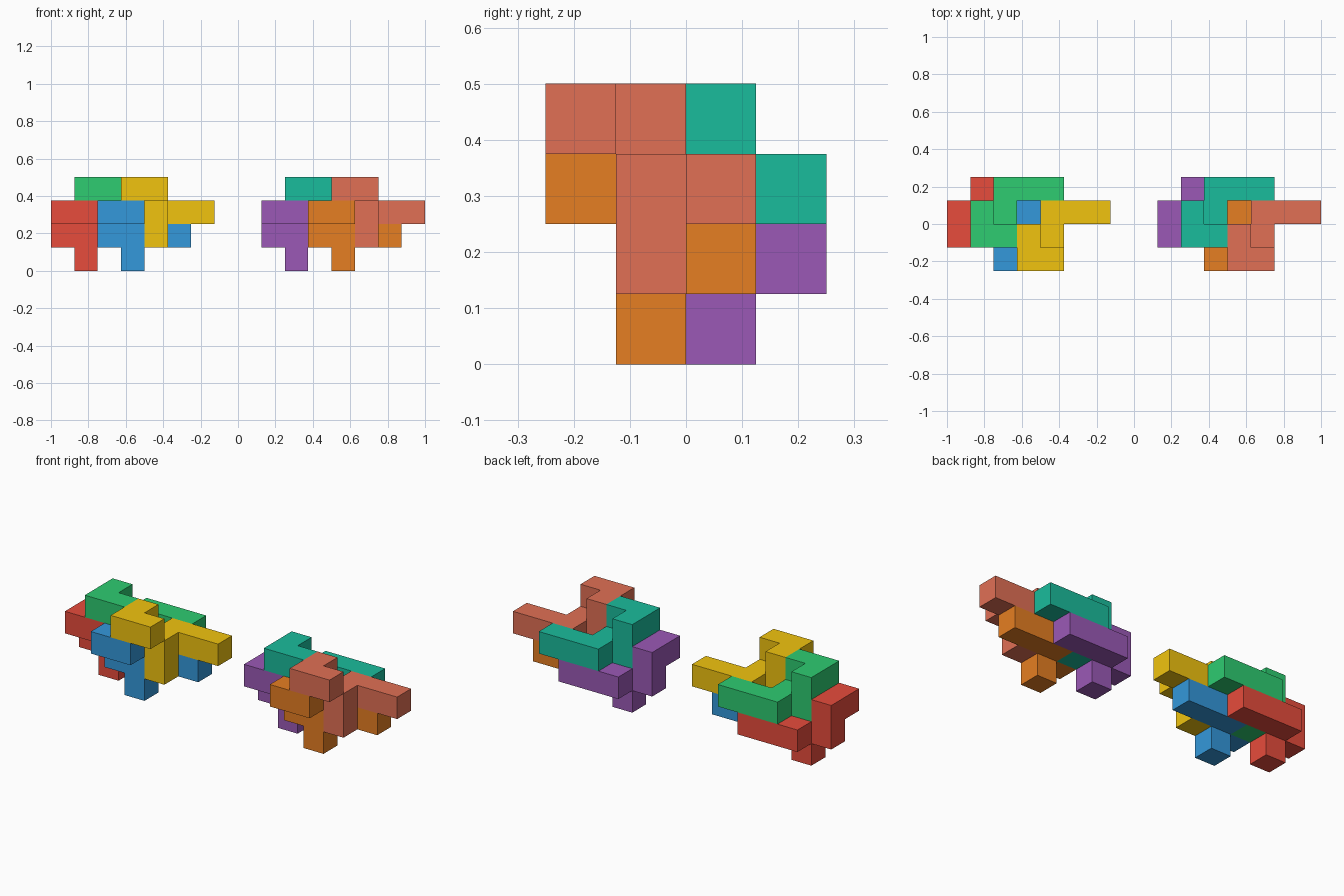
import bpy, bmesh
from mathutils import Color, Vector

if "Cube" in bpy.data.objects:
    bpy.data.objects.remove(bpy.data.objects["Cube"])

U = 0.125  # edge length of one cell

# Cells of one puzzle piece; every piece has the same shape
CELLS = [(1, 1, 2), (0, 1, 2), (0, 2, 2), (0, 2, 1), (1, 2, 1),
         (1, 2, 0), (1, 3, 1), (2, 3, 1), (3, 3, 1)]

# Offsets of the four interlocking pieces, in cells
OFFSETS = [(0, 0, 0), (2, -1, 0), (1, 0, 1), (3, -1, 1)]

# The two assemblies: starting cell along x, and the piece colours
ASSEMBLIES = {
    "left": (-8, [("red", "E74C3C"), ("blue", "3498DB"),
                  ("green", "2ECC71"), ("yellow", "F1C40F")]),
    "right": (1, [("purple", "9B59B6"), ("orange", "E67E22"),
                  ("teal", "1ABC9C"), ("salmon", "E17055")]),
}


def make_material(name, code):
    mat = bpy.data.materials.new(name)
    rgb = Color([int(code[i:i + 2], 16) / 255 for i in (0, 2, 4)])
    mat.diffuse_color = (*rgb.from_srgb_to_scene_linear(), 1)
    mat.use_nodes = True
    mat.node_tree.nodes["Principled BSDF"].inputs["Base Color"].default_value = mat.diffuse_color
    return mat


def make_piece(name, origin, mat):
    """Build the outer skin of the cells, leaving out faces between them."""
    bm = bmesh.new()
    for cell in CELLS:
        centre = Vector(cell) + Vector((0.5, 0.5, 0.5))
        for axis in range(3):
            for sign in (-1, 1):
                n = Vector((0, 0, 0))
                n[axis] = sign
                neighbour = tuple(c + int(d) for c, d in zip(cell, n))
                if neighbour in CELLS:
                    continue
                a = Vector((0, 0, 0))
                a[(axis + 1) % 3] = 1
                b = n.cross(a)
                corners = [n - a - b, n + a - b, n + a + b, n - a + b]
                bm.faces.new([bm.verts.new((centre + c * 0.5) * U)
                              for c in corners])
    bmesh.ops.remove_doubles(bm, verts=bm.verts[:], dist=1e-4)
    # Merge the cell faces into clean flat sides
    bmesh.ops.dissolve_limit(bm, angle_limit=0.01,
                             verts=bm.verts[:], edges=bm.edges[:])
    mesh = bpy.data.meshes.new(name)
    bm.to_mesh(mesh)
    bm.free()
    mesh.materials.append(mat)
    obj = bpy.data.objects.new(name, mesh)
    obj.location = origin
    bpy.context.collection.objects.link(obj)


for side, (start, colours) in ASSEMBLIES.items():
    for offset, (colour, code) in zip(OFFSETS, colours):
        origin = (Vector(offset) + Vector((start, -2, 0))) * U
        make_piece(f"{side}_{colour}_piece", origin,
                   make_material(colour, code))
